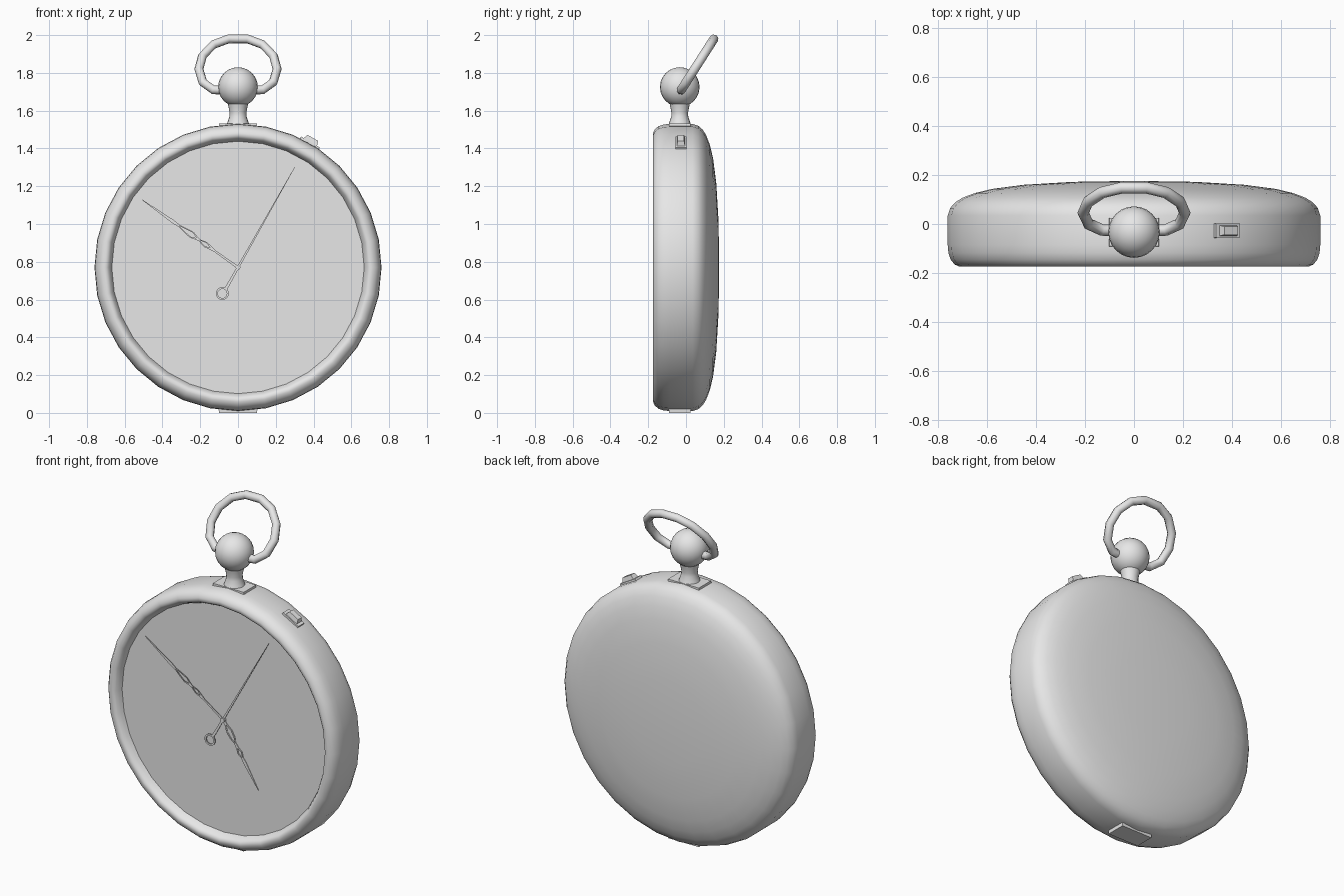
import bpy, bmesh, math
from mathutils import Vector, Matrix

if "Cube" in bpy.data.objects:
    bpy.data.objects.remove(bpy.data.objects["Cube"])

CZ = 0.77      # height of the case centre
NY = -0.033    # depth of the neck and crown axis
SEG = 32

metal = bpy.data.materials.new("grey metal")
metal.diffuse_color = (0.8, 0.8, 0.8, 1)
metal.use_nodes = True
metal.node_tree.nodes["Principled BSDF"].inputs["Base Color"].default_value = metal.diffuse_color


def finish(bm, name, smooth=40):
    bmesh.ops.remove_doubles(bm, verts=bm.verts, dist=1e-5)
    bmesh.ops.recalc_face_normals(bm, faces=bm.faces)
    me = bpy.data.meshes.new(name)
    bm.to_mesh(me)
    bm.free()
    ob = bpy.data.objects.new(name, me)
    bpy.context.collection.objects.link(ob)
    me.materials.append(metal)
    if smooth:
        bpy.ops.object.select_all(action='DESELECT')
        ob.select_set(True)
        bpy.context.view_layer.objects.active = ob
        bpy.ops.object.shade_smooth_by_angle(angle=math.radians(smooth))
    return ob


def lathe(name, profile, place, seg=SEG, smooth=40):
    """Spin (radius, height) points round z, then move with a matrix."""
    bm = bmesh.new()
    vs = [bm.verts.new((r, 0, h)) for r, h in profile]
    es = [bm.edges.new(p) for p in zip(vs, vs[1:])]
    bmesh.ops.spin(bm, geom=vs + es, cent=(0, 0, 0), axis=(0, 0, 1),
                   angle=math.tau, steps=seg, use_merge=True)
    bmesh.ops.transform(bm, matrix=place, verts=bm.verts)
    return finish(bm, name, smooth)


def block(name, size, place, taper=0.85):
    """Box whose outer (+z) end is slightly narrower."""
    bm = bmesh.new()
    bmesh.ops.create_cube(bm, size=1)
    for v in bm.verts:
        k = taper if v.co.z > 0 else 1
        v.co = Vector((v.co.x * size[0] * k, v.co.y * size[1] * k, v.co.z * size[2]))
    bmesh.ops.transform(bm, matrix=place, verts=bm.verts)
    return finish(bm, name, 0)


def hand(name, tip, stations, y):
    """Thin plate from (distance, inner half width, outer half width) stations."""
    d = Vector((tip[0], 0, tip[1] - CZ)).normalized()
    side = Vector((d.z, 0, -d.x))
    bm = bmesh.new()
    for s in (-1, 1):
        rows = []
        for t, wi, wo in stations:
            base = Vector((0, y, CZ)) + d * t
            rows.append([bm.verts.new(base + side * s * w) for w in (wi, wo)])
        for a, b in zip(rows, rows[1:]):
            bm.faces.new((a[0], a[1], b[1], b[0]))
    bmesh.ops.remove_doubles(bm, verts=bm.verts, dist=1e-5)
    ext = bmesh.ops.extrude_face_region(bm, geom=bm.faces[:])
    for v in ext["geom"]:
        if isinstance(v, bmesh.types.BMVert):
            v.co.y -= 0.003
    return finish(bm, name, 0)


to_back = Matrix.Translation((0, 0, CZ)) @ Matrix.Rotation(-math.pi / 2, 4, 'X')
upright = Matrix.Translation((0, NY, 0))

# Case: dial floor, inner wall, rounded bezel, band and domed back
lathe("case", [
    (0, -0.13), (0.668, -0.13), (0.675, -0.148), (0.685, -0.165), (0.697, -0.174),
    (0.712, -0.174), (0.732, -0.165), (0.748, -0.145), (0.757, -0.118),
    (0.76, -0.085), (0.76, 0.035), (0.75, 0.065), (0.73, 0.088), (0.70, 0.107),
    (0.65, 0.126), (0.58, 0.143), (0.45, 0.16), (0.25, 0.172), (0, 0.176)], to_back)

# Flat pads at the top and bottom of the band
block("top_pad", (0.21, 0.12, 0.05), Matrix.Translation((0, NY, 1.508)), 0.96)
block("bottom_pad", (0.21, 0.12, 0.05),
      Matrix.Translation((0, NY, 0.025)) @ Matrix.Rotation(math.pi, 4, 'X'), 0.96)

# Neck and crown ball
lathe("neck", [(0.06, 1.525), (0.053, 1.545), (0.045, 1.57), (0.044, 1.59),
               (0.05, 1.62), (0.055, 1.645)], upright, 20)
ball = [(0.105 * math.sin(i * math.pi / 12), 1.725 - 0.105 * math.cos(i * math.pi / 12))
        for i in range(13)]
lathe("crown_ball", ball, upright, 24, 60)

# Leaning bow, swept as an eight sided tube
half = [(0.07, 1.708), (0.13, 1.71), (0.186, 1.75), (0.207, 1.82),
        (0.188, 1.89), (0.13, 1.95), (0.05, 1.98)]
path = [Vector((x, -0.025 + (z - 1.71) * 0.64, z))
        for x, z in half + [(-x, z) for x, z in reversed(half)]]
normal = Vector((0, -1, 0.64)).normalized()
bm = bmesh.new()
rings = []
for i, p in enumerate(path):
    t = (path[min(i + 1, len(path) - 1)] - path[max(i - 1, 0)]).normalized()
    u = t.cross(normal)
    rings.append([bm.verts.new(p + 0.024 * (u * math.cos(k * math.tau / 8)
                                            + normal * math.sin(k * math.tau / 8)))
                  for k in range(8)])
for a, b in zip(rings, rings[1:]):
    for k in range(8):
        bm.faces.new((a[k], a[k - 1], b[k - 1], b[k]))
bm.faces.new(rings[0])
bm.faces.new(rings[-1])
finish(bm, "bow", 50)

# Side button on its small base
tilt = (Matrix.Translation((0, -0.027, CZ)) @ Matrix.Rotation(math.radians(30), 4, 'Y'))
block("button_base", (0.12, 0.06, 0.03), tilt @ Matrix.Translation((0, 0, 0.752)), 0.95)
block("button", (0.085, 0.045, 0.03), tilt @ Matrix.Translation((0, 0, 0.777)), 0.75)

# Hands with pierced lobes
hand("minute_hand", (-0.51, 1.13), [
    (0, 0, 0.007), (0.15, 0, 0.005), (0.18, 0, 0.01), (0.21, 0.009, 0.015),
    (0.25, 0, 0.006), (0.27, 0, 0.01), (0.30, 0.012, 0.018), (0.34, 0.007, 0.013),
    (0.38, 0, 0.006), (0.42, 0, 0.009), (0.624, 0, 0.001)], -0.138)
hand("hour_hand", (0.23, 0.41), [
    (0, 0, 0.009), (0.03, 0, 0.009), (0.07, 0.013, 0.021), (0.11, 0.01, 0.018),
    (0.14, 0, 0.006), (0.17, 0, 0.009), (0.20, 0.01, 0.017), (0.23, 0, 0.007),
    (0.26, 0, 0.01), (0.426, 0, 0.001)], -0.134)
hand("second_hand", (0.3, 1.3), [
    (-0.13, 0, 0.008), (0, 0, 0.006), (0.612, 0, 0.001)], -0.142)

# Counterweight ring and hub pin
lathe("counterweight", [(0.024, -0.146), (0.034, -0.146), (0.034, -0.14),
                        (0.024, -0.14), (0.024, -0.146)],
      Matrix.Translation((-0.083, 0, -0.138)) @ to_back, 20)
lathe("hub_pin", [(0, -0.148), (0.013, -0.148), (0.013, -0.13)], to_back, 12)
